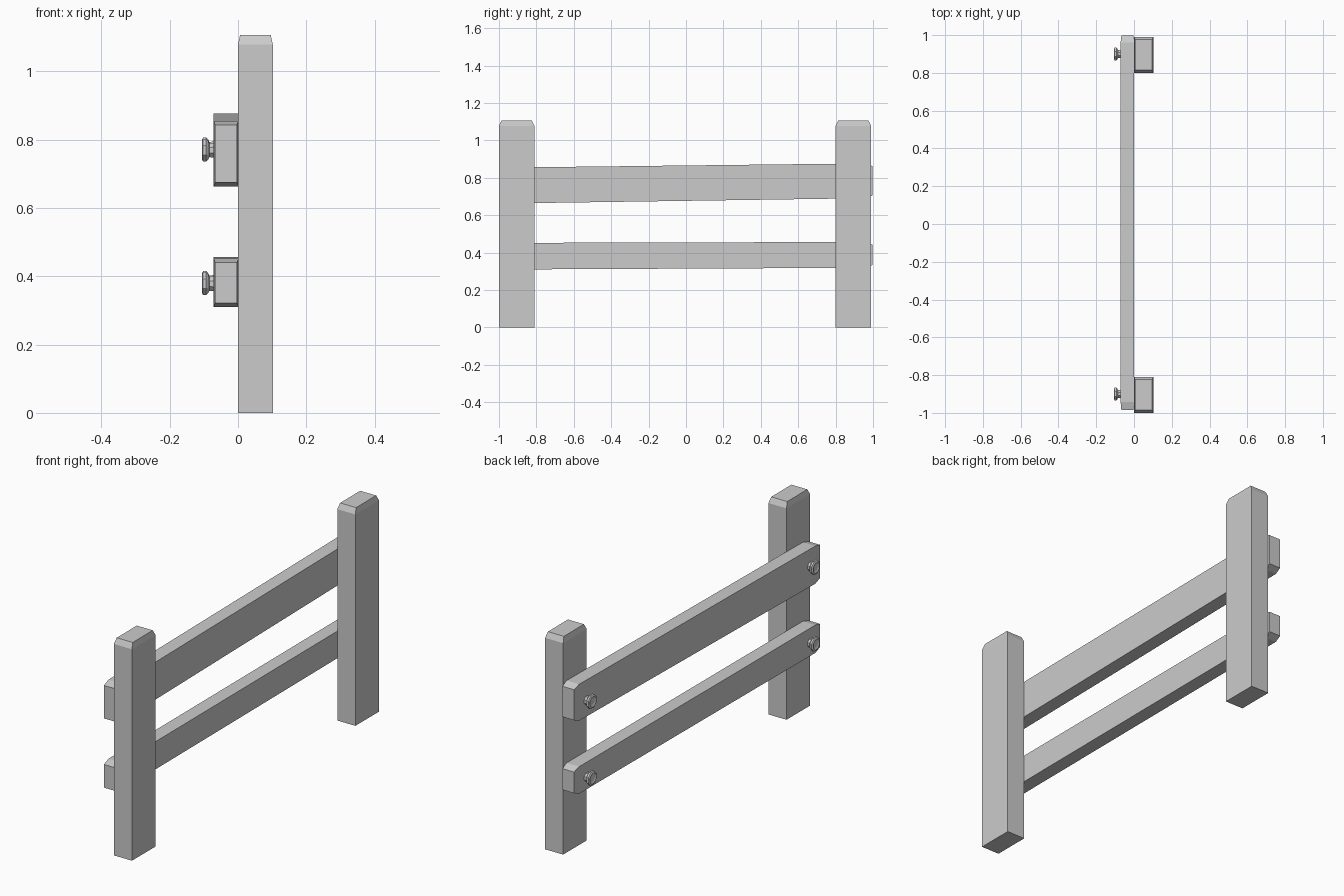
import bpy
import bmesh
from math import cos, sin, tau

default = bpy.data.objects.get("Cube")
if default:
    bpy.data.objects.remove(default, do_unlink=True)

grey = bpy.data.materials.new("plain_grey")
grey.use_nodes = True
COLOR = (0.6, 0.6, 0.6, 1)
grey.diffuse_color = COLOR
grey.node_tree.nodes["Principled BSDF"].inputs["Base Color"].default_value = COLOR


def loft(name, rings):
    """Join rings of points into a closed solid with flat faces."""
    bm = bmesh.new()
    loops = [[bm.verts.new(p) for p in ring] for ring in rings]
    n = len(loops[0])
    for a, b in zip(loops, loops[1:]):
        for i in range(n):
            j = (i + 1) % n
            bm.faces.new((a[i], a[j], b[j], b[i]))
    bm.faces.new(loops[0])
    bm.faces.new(loops[-1])
    bmesh.ops.recalc_face_normals(bm, faces=bm.faces)
    mesh = bpy.data.meshes.new(name)
    bm.to_mesh(mesh)
    bm.free()
    mesh.materials.append(grey)
    obj = bpy.data.objects.new(name, mesh)
    bpy.context.collection.objects.link(obj)
    return obj


def rectangle(a0, a1, b0, b1, inset_a=0, inset_b=0):
    a0, a1 = a0 + inset_a, a1 - inset_a
    b0, b1 = b0 + inset_b, b1 - inset_b
    return [(a0, b0), (a1, b0), (a1, b1), (a0, b1)]


def post(name, y0, y1):
    body = rectangle(0, 0.102, y0, y1)
    cap = rectangle(0, 0.102, y0, y1, 0.006, 0.014)
    loft(name, [[(x, y, z) for x, y in ring]
                for ring, z in ((body, 0), (body, 1.078), (cap, 1.106))])


def rail(name, front, back):
    """Tilted plank with tapered ends; front and back are bottom and top heights."""
    stations = ((-0.985, front, 0.004, 0.012), (-0.942, front, 0, 0),
                (0.962, back, 0, 0), (0.998, back, 0.004, 0.015))
    loft(name, [[(x, y, z) for x, z in rectangle(-0.071, 0.001, *span, ix, iz)]
                for y, span, ix, iz in stations])


def bolt(name, y, z, sides=8):
    # Narrow collar, then a wide bevelled head with a shallow dished face
    profile = ((-0.06, 0.024), (-0.084, 0.022), (-0.088, 0.031), (-0.093, 0.036),
               (-0.102, 0.036), (-0.106, 0.028), (-0.102, 0.017))
    angles = [tau * (i + 0.5) / sides for i in range(sides)]
    loft(name, [[(x, y + r * cos(t), z + r * sin(t)) for t in angles]
                for x, r in profile])


# Posts
post("front_post", -1.0, -0.81)
post("back_post", 0.80, 0.99)

# Rails
rail("upper_rail", (0.663, 0.855), (0.691, 0.877))
rail("lower_rail", (0.31, 0.452), (0.319, 0.457))

# Bolts through the rail ends
for level, z in (("upper", 0.769), ("lower", 0.378)):
    bolt(f"{level}_front_bolt", -0.9, z)
    bolt(f"{level}_back_bolt", 0.9, z + 0.004)
